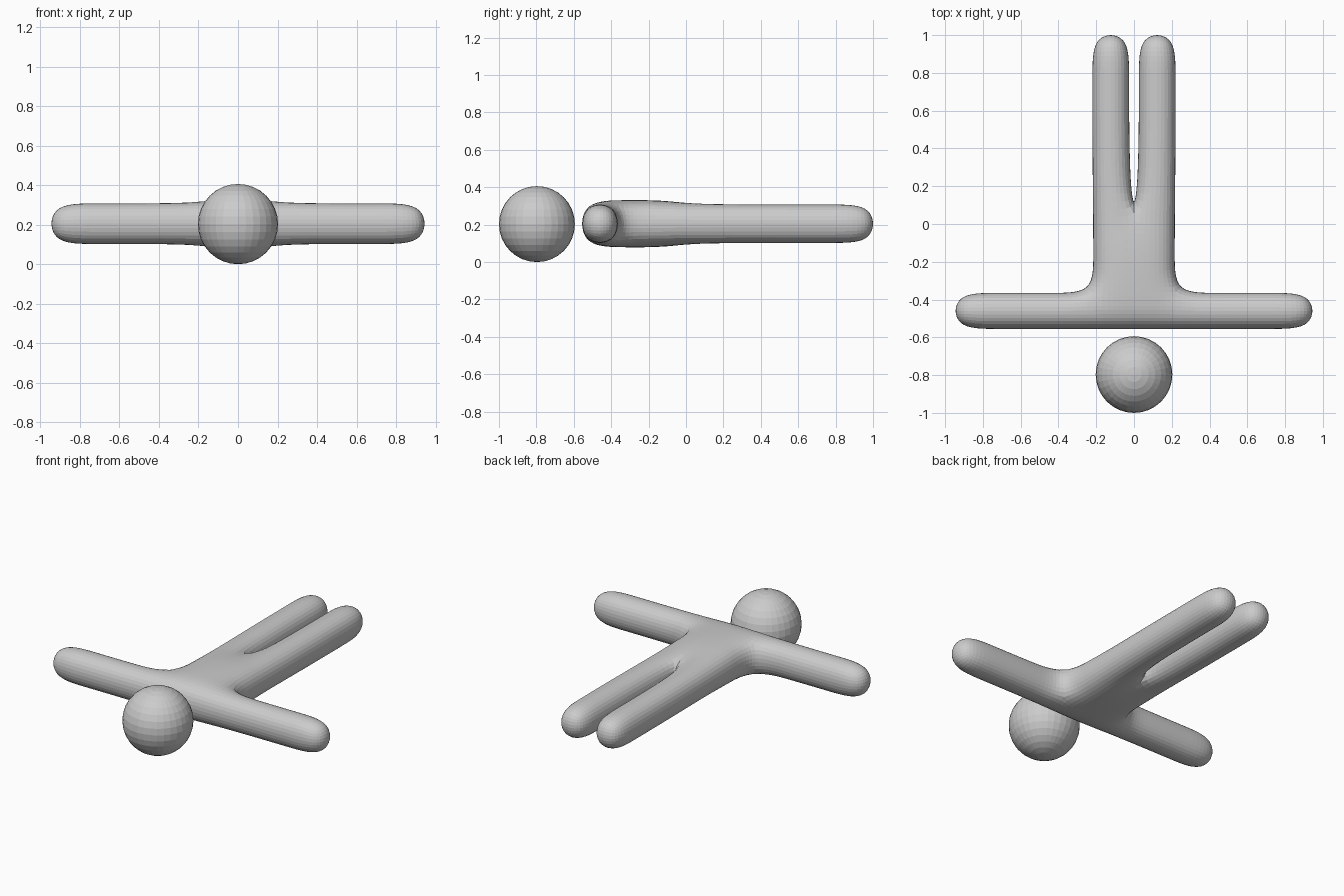
import bpy, bmesh

if "Cube" in bpy.data.objects:
    bpy.data.objects.remove(bpy.data.objects["Cube"])

MID_Z = 0.205

# Head: simple ball floating in front of the shoulders
bpy.ops.mesh.primitive_uv_sphere_add(segments=32, ring_count=16, radius=0.203,
                                     location=(0, -0.797, 0.203))
bpy.context.object.name = "head"

# Body: right half of a flat cage, thickened, mirrored and subdivided
bm = bmesh.new()


def pair(x, y, h=0.112):
    """Top and bottom cage points above one plan position."""
    return bm.verts.new((x, y, MID_Z + h)), bm.verts.new((x, y, MID_Z - h))


def limb(start, sections):
    """Chain of box segments from a starting edge to a closed tip."""
    rows = [start] + [[pair(*p) for p in s] for s in sections]
    for (a, b), (c, d) in zip(rows, rows[1:]):
        plan_quad(a, c, d, b)
        wall(a, c)
        wall(b, d)
    wall(*rows[-1])


def plan_quad(*pts):
    bm.faces.new([p[0] for p in pts])
    bm.faces.new([p[1] for p in reversed(pts)])


def wall(p, q):
    bm.faces.new((p[0], q[0], q[1], p[1]))


# Torso
ys = (-0.564, -0.356, -0.17, 0.0)
center = [pair(0, y, h) for y, h in zip(ys, (0.12, 0.131, 0.131, 0.115))]
side = [pair(0.225, y, h) for y, h in zip(ys, (0.113, 0.118, 0.118, 0.112))]
for i in range(3):
    plan_quad(center[i], side[i], side[i + 1], center[i + 1])
wall(center[0], side[0])
for i in (1, 2):
    wall(side[i], side[i + 1])

# Arm and leg
limb([side[0], side[1]],
     [((x, -0.564), (x, -0.356)) for x in (0.42, 0.72, 0.964)])
limb([center[3], side[3]],
     [((0.017, y), (0.229, y)) for y in (0.4, 0.78, 1.019)])

bmesh.ops.recalc_face_normals(bm, faces=bm.faces)
# The half cage is open at the middle, so make sure it points outwards
bm.faces.ensure_lookup_table()
if bm.faces[0].normal.z * (bm.faces[0].calc_center_median().z - MID_Z) < 0:
    bmesh.ops.reverse_faces(bm, faces=bm.faces)

mesh = bpy.data.meshes.new("body")
bm.to_mesh(mesh)
bm.free()
body = bpy.data.objects.new("body", mesh)
bpy.context.collection.objects.link(body)
mirror = body.modifiers.new("mirror", 'MIRROR')
mirror.use_clip = True
subdivision = body.modifiers.new("rounding", 'SUBSURF')
subdivision.levels = subdivision.render_levels = 3
